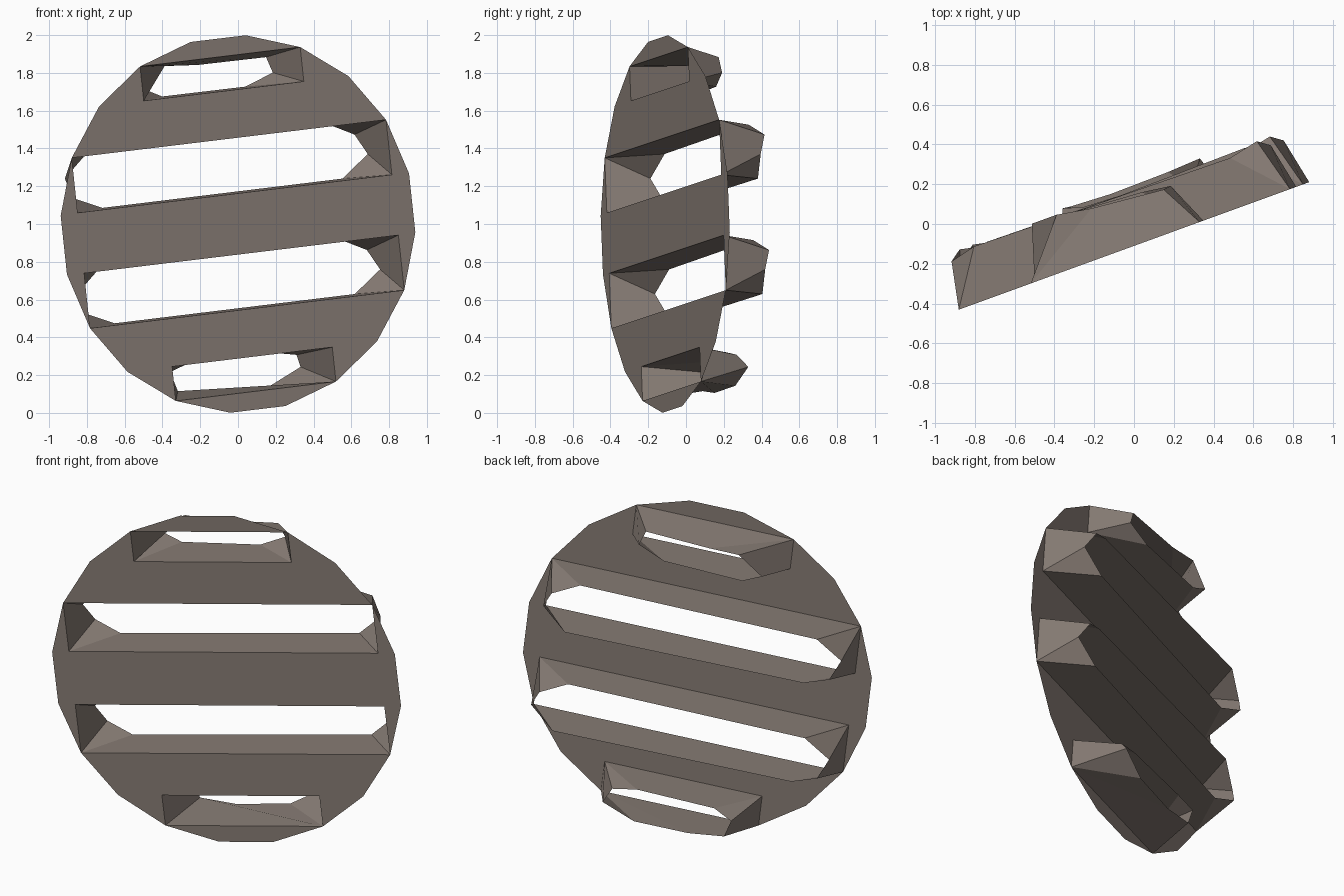
import bpy, math
from mathutils import Matrix, Vector

if "Cube" in bpy.data.objects:
    bpy.data.objects.remove(bpy.data.objects["Cube"])

# Plate frame: X along the slots, Z up, Y backwards; rolled 6.5 deg, turned 20 deg
FRAME = (Matrix.Translation((0, -0.11, 1.0))
         @ Matrix.Rotation(math.radians(20), 4, 'Z')
         @ Matrix.Rotation(math.radians(-6.5), 4, 'Y'))

metal = bpy.data.materials.new("grey_brown")
metal.diffuse_color = (0.24, 0.20, 0.175, 1)
metal.use_nodes = True
metal.node_tree.nodes["Principled BSDF"].inputs["Base Color"].default_value = metal.diffuse_color


def build(name, verts, faces):
    me = bpy.data.meshes.new(name)
    me.from_pydata([FRAME @ Vector(v) for v in verts], [], faces)
    me.materials.append(metal)
    me.update()
    ob = bpy.data.objects.new(name, me)
    bpy.context.collection.objects.link(ob)
    return ob


def rim(*degrees):
    return [(math.cos(math.radians(a)), math.sin(math.radians(a))) for a in degrees]


def plate(name, outline):
    build(name, [(x, 0, z) for x, z in outline], [list(range(len(outline)))[::-1]])


def duct(name, half, low, high, loop):
    """Tapered wall from a rectangular slot to the back loop.
    Loop points: (corner index, x, z, depth); corners TR, BR, BL, TL."""
    verts = [(half, 0, high), (half, 0, low), (-half, 0, low), (-half, 0, high)]
    verts += [(x, d, z) for _, x, z, d in loop]
    faces, n = [], len(loop)
    for i in range(n):
        j = (i + 1) % n
        a, b = loop[i][0], loop[j][0]
        faces.append([a, 4 + i, 4 + j] if a == b else [a, 4 + i, 4 + j, b])
    build(name, verts, faces)


# Sizes of the long and short slots follow the corners of the 20-sided disc
S, L = math.sin(math.radians(27)), math.cos(math.radians(27))
SHORT_IN, LONG_IN = 0.708, 0.161

# Flat disc, made as strips around the four slots
cap = rim(63, 81, 99, 117)
bar = rim(27, 45, 63) + [(S, SHORT_IN), (-S, SHORT_IN)] + rim(117, 135, 153)
plate("top_cap", cap)
plate("upper_bar", bar)
plate("bottom_cap", [(-x, -z) for x, z in cap])
plate("lower_bar", [(-x, -z) for x, z in bar])
half_bar = [(-L, LONG_IN), (L, LONG_IN)] + rim(27, 9, -9, -27)
plate("middle_bar", ([(-x, -z) for x, z in half_bar] + half_bar)[::-1])

# Long ducts: one end given relative to the slot centre, other end turned 180 deg
mid = (S + LONG_IN) / 2
hh = (S - LONG_IN) / 2
end = [(0, 0.66, hh, 0.25), (0, 0.808, 0.077, 0.283),
       (1, 0.855, -0.032, 0.24), (1, 0.71, -hh, 0.272)]
for name, c in (("upper_long_duct", mid), ("lower_long_duct", -mid)):
    loop = [(k, x, c + z, d) for k, x, z, d in end]
    loop += [(k + 2, -x, c - z, d) for k, x, z, d in end]
    duct(name, L, c - hh, c + hh, loop)

# Short ducts at top and bottom, with slightly different back openings
duct("top_short_duct", S, SHORT_IN, L, [
    (0, 0.335, 0.851, 0.215), (1, 0.365, 0.765, 0.22), (1, 0.21, 0.708, 0.24),
    (2, -0.25, 0.708, 0.27), (2, -0.36, 0.765, 0.28),
    (3, -0.215, 0.866, 0.28), (3, -0.04, 0.852, 0.25)])
duct("bottom_short_duct", S, -L, -SHORT_IN, [
    (0, 0.2, -0.708, 0.25), (0, 0.34, -0.736, 0.25), (1, 0.373, -0.804, 0.30),
    (1, 0.187, -0.884, 0.29), (1, -0.123, -0.886, 0.285),
    (2, -0.33, -0.853, 0.295), (3, -0.36, -0.748, 0.30), (3, -0.25, -0.708, 0.27)])
